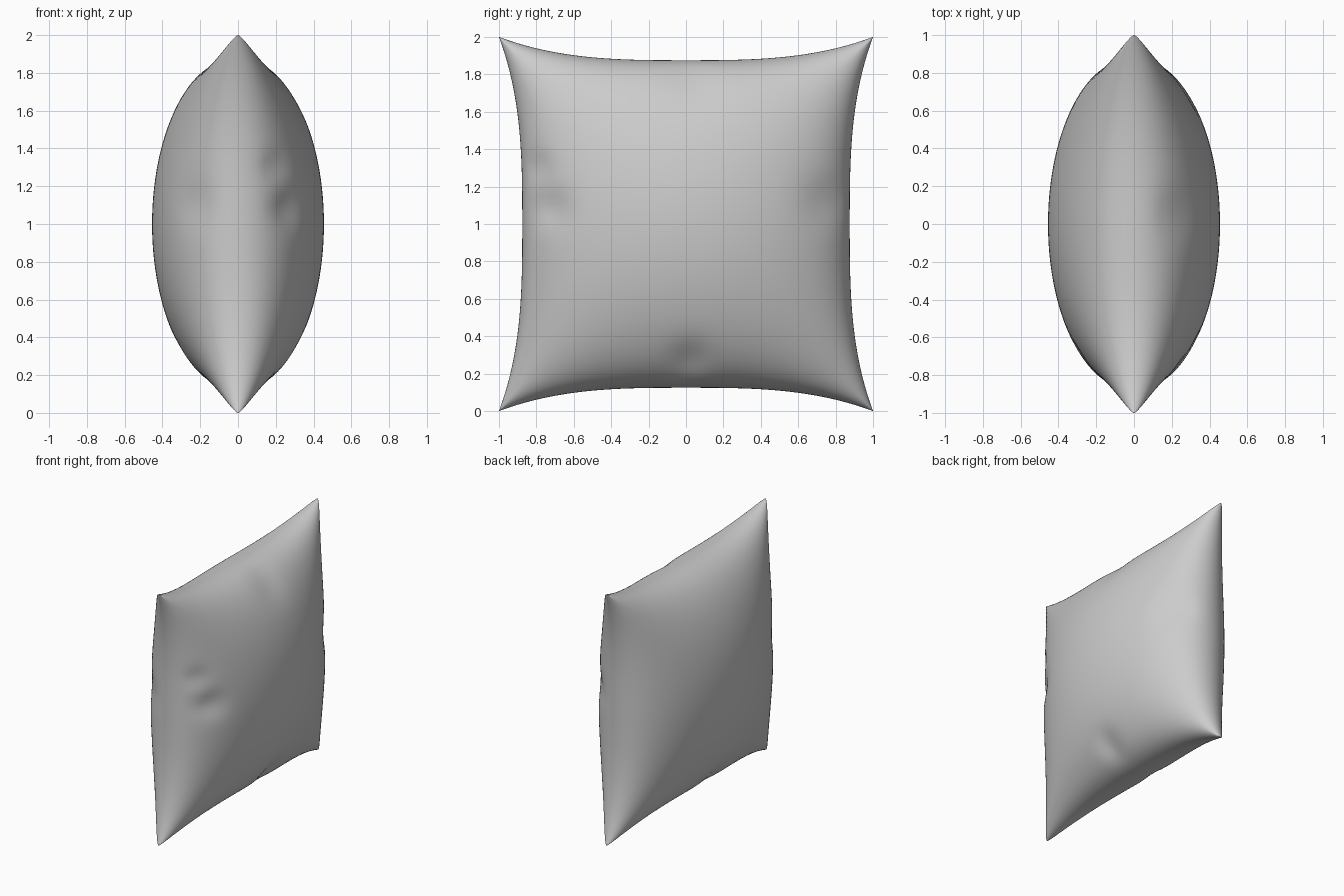
import bpy, bmesh, math

if "Cube" in bpy.data.objects:
    bpy.data.objects.remove(bpy.data.objects["Cube"])

N = 80  # grid divisions per face

# shallow dents: side, y, z, radius, depth
DENTS = [
    (1, -0.72, 1.08, 0.10, 0.03),
    (1, -0.80, 1.30, 0.08, 0.02),
    (1, 0.76, 1.12, 0.13, 0.025),
    (1, 0.02, 0.27, 0.10, 0.03),
    (1, 0.05, 1.78, 0.14, 0.02),
    (-1, -0.78, 1.10, 0.13, 0.02),
    (-1, 0.0, 0.25, 0.10, 0.02),
]


def cushion_point(a, b, side):
    """Point on one puffed face; a and b run from -1 to 1."""
    u, v = math.sin(a * math.pi / 2), math.sin(b * math.pi / 2)
    # seams bow inwards between the four corners
    y = u * (1 - 0.125 * (1 - abs(v) ** 3))
    z = 1 + v * (1 - 0.125 * (1 - abs(u) ** 3))
    puff = max(0, (1 - u * u) * (1 - v * v)) ** 0.51
    rim = math.sqrt(max(0, 1 - max(abs(u), abs(v)) ** 24))
    x = 0.43 * puff + 0.025 * rim
    fade = min(1, puff * 3)
    for s, dy, dz, r, depth in DENTS:
        if s == side:
            x -= fade * depth * math.exp(-((y - dy) ** 2 + (z - dz) ** 2) / r ** 2)
    return (side * max(x, 0), y, z)


# two puffed faces welded along the seam
bm = bmesh.new()
for side in (1, -1):
    grid = [[bm.verts.new(cushion_point(2 * i / N - 1, 2 * j / N - 1, side))
             for j in range(N + 1)] for i in range(N + 1)]
    for i in range(N):
        for j in range(N):
            quad = [grid[i][j], grid[i + 1][j], grid[i + 1][j + 1], grid[i][j + 1]]
            bm.faces.new(quad if side > 0 else quad[::-1])
bmesh.ops.remove_doubles(bm, verts=bm.verts, dist=0.00001)
bmesh.ops.recalc_face_normals(bm, faces=bm.faces)
for f in bm.faces:
    f.smooth = True

mesh = bpy.data.meshes.new("cushion")
bm.to_mesh(mesh)
bm.free()
cushion = bpy.data.objects.new("cushion", mesh)
bpy.context.collection.objects.link(cushion)
